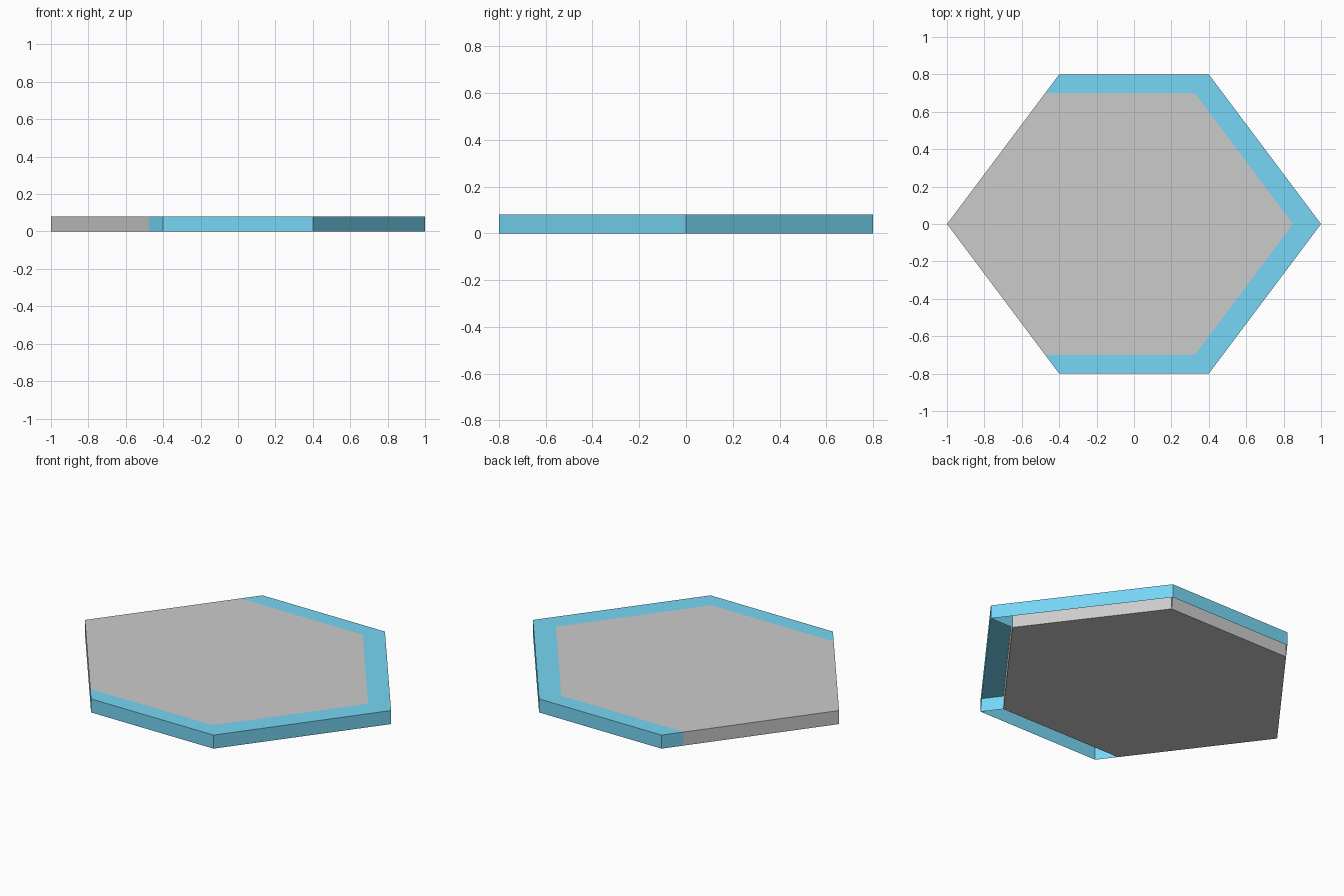
import bpy
import bmesh

if "Cube" in bpy.data.objects:
    bpy.data.objects.remove(bpy.data.objects["Cube"])

HEIGHT = 0.08
# Matching outer rim and inner plate corners, from left front round to left back
OUTER = [(-0.4, -0.8), (0.4, -0.8), (1, 0), (0.4, 0.8), (-0.4, 0.8)]
INNER = [(-0.475, -0.7), (0.325, -0.7), (0.85, 0), (0.325, 0.7), (-0.475, 0.7)]


def finish(name, bm):
    mesh = bpy.data.meshes.new(name)
    bm.to_mesh(mesh)
    bm.free()
    obj = bpy.data.objects.new(name, mesh)
    bpy.context.collection.objects.link(obj)
    return obj


def column(bm, point):
    """Bottom and top vertex at a plan position."""
    return [bm.verts.new((*point, z)) for z in (0, HEIGHT)]


# Solid hexagonal plate
bm = bmesh.new()
cols = [column(bm, p) for p in INNER + [(-1, 0)]]
bm.faces.new([c[1] for c in cols])
bm.faces.new([c[0] for c in reversed(cols)])
for a, b in zip(cols, cols[1:] + cols[:1]):
    bm.faces.new((a[0], b[0], b[1], a[1]))
finish("hexagon_plate", bm)

# Rim on four sides: open underneath, with a web across each mitre and end
bm = bmesh.new()
outer = [column(bm, p) for p in OUTER]
inner = [column(bm, p) for p in INNER]
for i in range(len(OUTER) - 1):
    a, b, c, d = outer[i], outer[i + 1], inner[i + 1], inner[i]
    bm.faces.new((a[0], b[0], b[1], a[1]))
    bm.faces.new((a[1], b[1], c[1], d[1]))
for i, (o, n) in enumerate(zip(outer, inner)):
    web = (n[0], o[0], o[1], n[1])
    bm.faces.new(web if i < 2 else web[::-1])
rim = finish("rim", bm)

blue = bpy.data.materials.new("rim_blue")
blue.diffuse_color = (0.18, 0.67, 0.91, 1)
blue.use_nodes = True
blue.node_tree.nodes["Principled BSDF"].inputs["Base Color"].default_value = blue.diffuse_color
rim.data.materials.append(blue)
